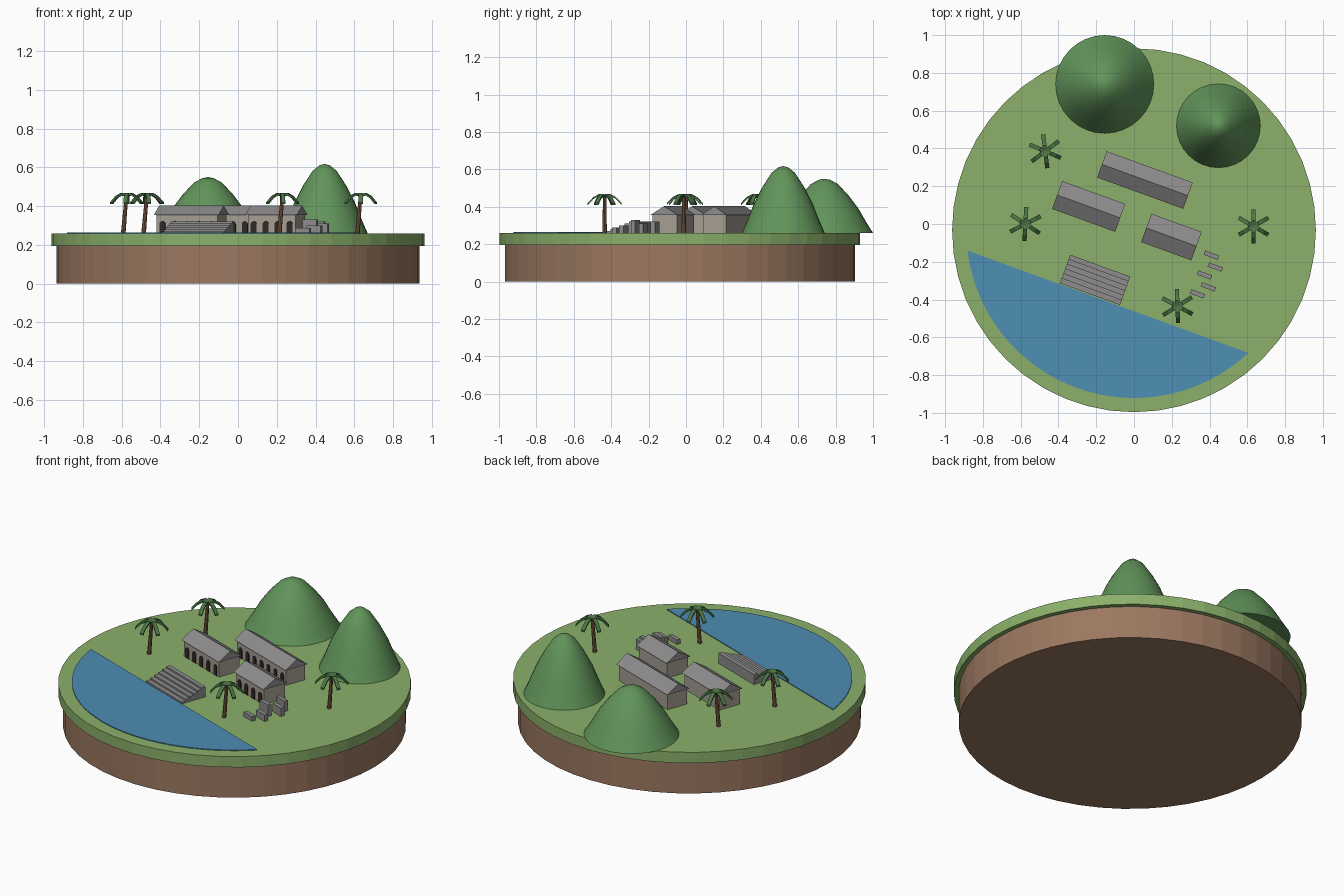
import bpy, bmesh, math
from mathutils import Matrix, Vector

cube = bpy.data.objects.get("Cube")
if cube:
    bpy.data.objects.remove(cube, do_unlink=True)

GROUND = 0.26
CENTRE_Y = -0.033
TURN = math.radians(-20)  # town is laid out along the slanted shore


def material(name, *rgb):
    linear = [(c / 255 / 12.92) if c < 11 else ((c / 255 + 0.055) / 1.055) ** 2.4 for c in rgb]
    mat = bpy.data.materials.new(name)
    mat.use_nodes = True
    mat.diffuse_color = (*linear, 1)
    bsdf = mat.node_tree.nodes["Principled BSDF"]
    bsdf.inputs["Base Color"].default_value = (*linear, 1)
    bsdf.inputs["Roughness"].default_value = 0.9
    return mat


GRASS = material("grass_green", 139, 176, 106)
SOIL = material("soil_brown", 155, 120, 96)
WATER = material("water_blue", 77, 142, 181)
HILL = material("hill_green", 97, 148, 90)
WALL = material("wall_stone", 165, 158, 146)
ROOF = material("roof_grey", 142, 140, 140)
DARK = material("opening_dark", 48, 40, 38)
TRUNK = material("trunk_brown", 128, 92, 66)
LEAF = material("palm_green", 74, 118, 70)


def finish(name, bm, mat, loc=(0, 0, 0), turn=0.0):
    bmesh.ops.recalc_face_normals(bm, faces=bm.faces)
    mesh = bpy.data.meshes.new(name)
    bm.to_mesh(mesh)
    bm.free()
    mesh.materials.append(mat)
    ob = bpy.data.objects.new(name, mesh)
    ob.location = loc
    ob.rotation_euler.z = turn
    bpy.context.collection.objects.link(ob)
    return ob


def prism(bm, points, push):
    """Extrude a closed outline along a vector."""
    push = Vector(push)
    a = [bm.verts.new(p) for p in points]
    b = [bm.verts.new(Vector(p) + push) for p in points]
    bm.faces.new(a)
    bm.faces.new(b[::-1])
    for i in range(len(a)):
        j = (i + 1) % len(a)
        bm.faces.new((a[i], b[i], b[j], a[j]))


def box(name, size, mat, loc, turn=0.0):
    """Box standing on its location."""
    bm = bmesh.new()
    bmesh.ops.create_cube(bm, size=1)
    bmesh.ops.scale(bm, vec=size, verts=bm.verts)
    bmesh.ops.translate(bm, vec=(0, 0, size[2] / 2), verts=bm.verts)
    return finish(name, bm, mat, loc, turn)


def disc(name, radius, low, high, mat):
    bm = bmesh.new()
    bmesh.ops.create_cone(bm, cap_ends=True, segments=48, radius1=radius,
                          radius2=radius, depth=high - low)
    return finish(name, bm, mat, (0, CENTRE_Y, (low + high) / 2))


# Round island base
disc("soil_base", 0.936, 0, 0.2, SOIL)
disc("grass_top", 0.963, 0.195, GROUND, GRASS)

# Lake: circle segment cut by the shore line
bm = bmesh.new()
start, end = math.radians(187), math.radians(313)
arc = [start + (end - start) * i / 32 for i in range(33)]
prism(bm, [(0.888 * math.cos(a), 0.888 * math.sin(a), 0) for a in arc], (0, 0, 0.01))
finish("lake", bm, WATER, (0, CENTRE_Y, GROUND - 0.005))

# Bell-shaped hills
BELL = [(0.12, 0.98), (0.28, 0.9), (0.5, 0.69), (0.7, 0.45), (0.86, 0.2), (0.95, 0.07), (1, 0)]


def hill(name, x, y, radius, height):
    bm = bmesh.new()
    n = 32
    top = bm.verts.new((0, 0, height))
    previous = None
    for r, z in BELL:
        ring = [bm.verts.new((r * radius * math.cos(math.tau * i / n),
                              r * radius * math.sin(math.tau * i / n), z * height))
                for i in range(n)]
        for i in range(n):
            j = (i + 1) % n
            if previous:
                bm.faces.new((previous[i], ring[i], ring[j], previous[j]))
            else:
                bm.faces.new((top, ring[i], ring[j]))
        previous = ring
    bm.faces.new(previous[::-1])
    for f in bm.faces:
        f.smooth = len(f.verts) < 5
    finish(name, bm, HILL, (x, y, GROUND))


hill("back_hill", -0.155, 0.74, 0.26, 0.29)
hill("right_hill", 0.447, 0.52, 0.222, 0.358)


# Stone houses: walls, gabled roof, row of arched openings on the front
def house(name, x, y, length, width, arches):
    eave, ridge = 0.095, 0.143
    loc = (x, y, GROUND)
    w, l = width - 0.02, length - 0.02
    box(name + "_walls", (l, w, eave), WALL, loc, TURN)
    bm = bmesh.new()
    prism(bm, [(-length / 2, -width / 2, eave), (-length / 2, width / 2, eave),
               (-length / 2, 0, ridge)], (length, 0, 0))
    finish(name + "_roof", bm, ROOF, loc, TURN)
    bm = bmesh.new()
    step, half, spring = l / arches, 0.016, 0.047
    for i in range(arches):
        cx = (i + 0.5) * step - l / 2
        curve = [math.pi * k / 8 for k in range(9)]
        outline = [(cx - half, -w / 2, 0), (cx + half, -w / 2, 0)]
        outline += [(cx + half * math.cos(a), -w / 2, spring + half * math.sin(a)) for a in curve]
        prism(bm, outline, (0, -0.004, 0))
    finish(name + "_arches", bm, DARK, loc, TURN)


house("rear_house", 0.058, 0.233, 0.485, 0.148, 7)
house("left_house", -0.24, 0.093, 0.355, 0.157, 5)
house("right_house", 0.198, -0.069, 0.283, 0.16, 4)

# Broad stairs rising from the shore, one stepped profile
bm = bmesh.new()
steps, run, rise, span = 6, 0.16 / 6, 0.0102, 0.338
profile = [(-span / 2, -0.08, 0)]
for i in range(steps):
    profile += [(-span / 2, -0.08 + i * run, (i + 1) * rise),
                (-span / 2, -0.08 + (i + 1) * run, (i + 1) * rise)]
profile.append((-span / 2, 0.08, 0))
prism(bm, profile, (span, 0, 0))
finish("shore_stairs", bm, ROOF, (-0.206, -0.296, GROUND), TURN)

# Staggered stone blocks
for i, (x, y, h) in enumerate([(0.41, -0.165, 0.062), (0.43, -0.228, 0.05), (0.373, -0.27, 0.07),
                               (0.394, -0.333, 0.04), (0.336, -0.37, 0.028)]):
    box(f"stone_block_{i + 1}", (0.078, 0.024, h), ROOF, (x, y, GROUND), TURN)

# Palms: leaning trunk and six drooping fronds
FROND = [(0, 0.198), (0.03, 0.208), (0.06, 0.192), (0.09, 0.16)]


def palm(name, x, y, angle):
    bm = bmesh.new()
    bmesh.ops.create_cone(bm, cap_ends=True, segments=8, radius1=0.012, radius2=0.009, depth=0.2)
    bmesh.ops.translate(bm, vec=(0, 0, 0.1), verts=bm.verts)
    for v in bm.verts:
        v.co.x -= 0.017 * (1 - v.co.z / 0.2)
    finish(name + "_trunk", bm, TRUNK, (x, y, GROUND))
    bm = bmesh.new()
    outline = [(r, -0.011, z) for r, z in FROND] + [(r, -0.011, z - 0.01) for r, z in FROND[::-1]]
    for i in range(6):
        spin = Matrix.Rotation(math.radians(angle + 60 * i), 3, "Z")
        prism(bm, [spin @ Vector(p) for p in outline], spin @ Vector((0, 0.022, 0)))
    finish(name + "_fronds", bm, LEAF, (x, y, GROUND))


palm("back_left_palm", -0.47, 0.385, 37)
palm("left_palm", -0.575, 0.0, 27)
palm("right_palm", 0.633, -0.012, 30)
palm("front_palm", 0.23, -0.435, 32)
